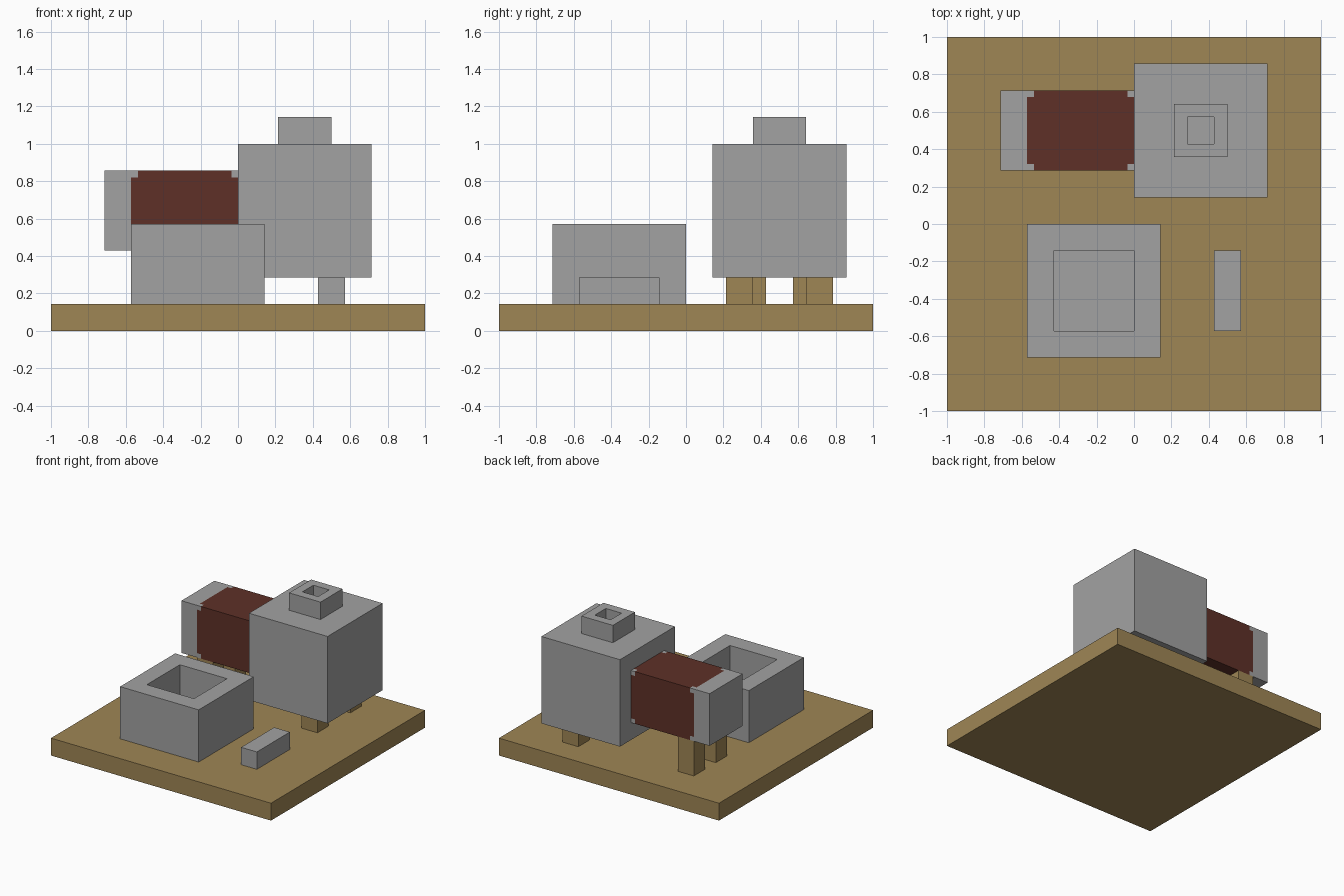
import bpy, bmesh
from mathutils import Vector

if "Cube" in bpy.data.objects:
    bpy.data.objects.remove(bpy.data.objects["Cube"])

U = 1 / 7  # one building unit; the base is 14 units wide


def linear(c):
    c /= 255
    return c / 12.92 if c <= 0.04045 else ((c + 0.055) / 1.055) ** 2.4


def material(name, *rgb):
    m = bpy.data.materials.new(name)
    m.diffuse_color = (*[linear(c) for c in rgb], 1)
    m.use_nodes = True
    m.node_tree.nodes["Principled BSDF"].inputs["Base Color"].default_value = m.diffuse_color
    return m


GREY = material("stone_grey", 162, 162, 162)
WOOD = material("wood_tan", 159, 134, 85)
RED = material("rust_brown", 94, 48, 39)


def box(name, lo, hi, mats, rim=0, depth=0, cuts=(), rule=None):
    """Box between two corners in units, with an optional well in its top."""
    lo, hi = Vector(lo) * U, Vector(hi) * U
    bm = bmesh.new()
    bmesh.ops.create_cube(bm, size=1)
    for v in bm.verts:
        v.co = Vector([(lo[i] + hi[i]) / 2 + v.co[i] * (hi[i] - lo[i]) for i in range(3)])
    if rim:
        bm.faces.ensure_lookup_table()
        top = max(bm.faces, key=lambda f: f.calc_center_median().z)
        bmesh.ops.inset_region(bm, faces=[top], thickness=rim * U, use_even_offset=True)
        floor = bmesh.ops.extrude_discrete_faces(bm, faces=[top])["faces"][0]
        bmesh.ops.translate(bm, verts=floor.verts, vec=(0, 0, -depth * U))
    for axis, pos in cuts:
        normal = Vector([float(i == axis) for i in range(3)])
        bmesh.ops.bisect_plane(bm, geom=bm.verts[:] + bm.edges[:] + bm.faces[:],
                               plane_co=normal * pos * U, plane_no=normal)
    if rule:
        for f in bm.faces:
            f.material_index = rule(f.calc_center_median() / U)
    bmesh.ops.remove_doubles(bm, verts=bm.verts[:], dist=1e-5)
    bmesh.ops.recalc_face_normals(bm, faces=bm.faces[:])
    me = bpy.data.meshes.new(name)
    bm.to_mesh(me)
    bm.free()
    for m in mats:
        me.materials.append(m)
    ob = bpy.data.objects.new(name, me)
    bpy.context.collection.objects.link(ob)
    return ob


# Ground slab
box("base", (-7, -7, 0), (7, 7, 1), [WOOD])

# Open basin and loose block in front
box("basin", (-4, -5, 1), (1, 0, 4), [GREY], rim=1, depth=2)
box("small_block", (3, -4, 1), (4, -1, 2), [GREY])

# Large furnace body with a hollow chimney
box("furnace_body", (0, 1, 2), (5, 6, 7), [GREY])
box("chimney", (1.5, 2.5, 7), (3.5, 4.5, 8), [GREY], rim=0.5, depth=1)

# Side barrel: rust brown with small grey corner marks on each long side
N = 0.25


def barrel_colour(c):
    at_end = c.x < -4 + N or c.x > -N
    near_y = min(c.y - 2, 5 - c.y)
    near_z = min(c.z - 3, 6 - c.z)
    return int(at_end and near_y < N and near_z < N)


box("barrel", (-4, 2, 3), (0, 5, 6), [RED, GREY],
    cuts=[(0, -4 + N), (0, -N), (1, 2 + N), (1, 5 - N), (2, 3 + N), (2, 6 - N)],
    rule=barrel_colour)
box("barrel_end", (-5, 2, 3), (-4, 5, 6), [GREY])

# Wooden legs
for side, yb, yf in (("front", 2, 1.5), ("back", 4, 4.5)):
    box(f"barrel_leg_{side}", (-4, yb, 1), (-3, yb + 1, 3), [WOOD])
    box(f"furnace_leg_{side}", (3, yf, 1), (4, yf + 1, 2), [WOOD])
